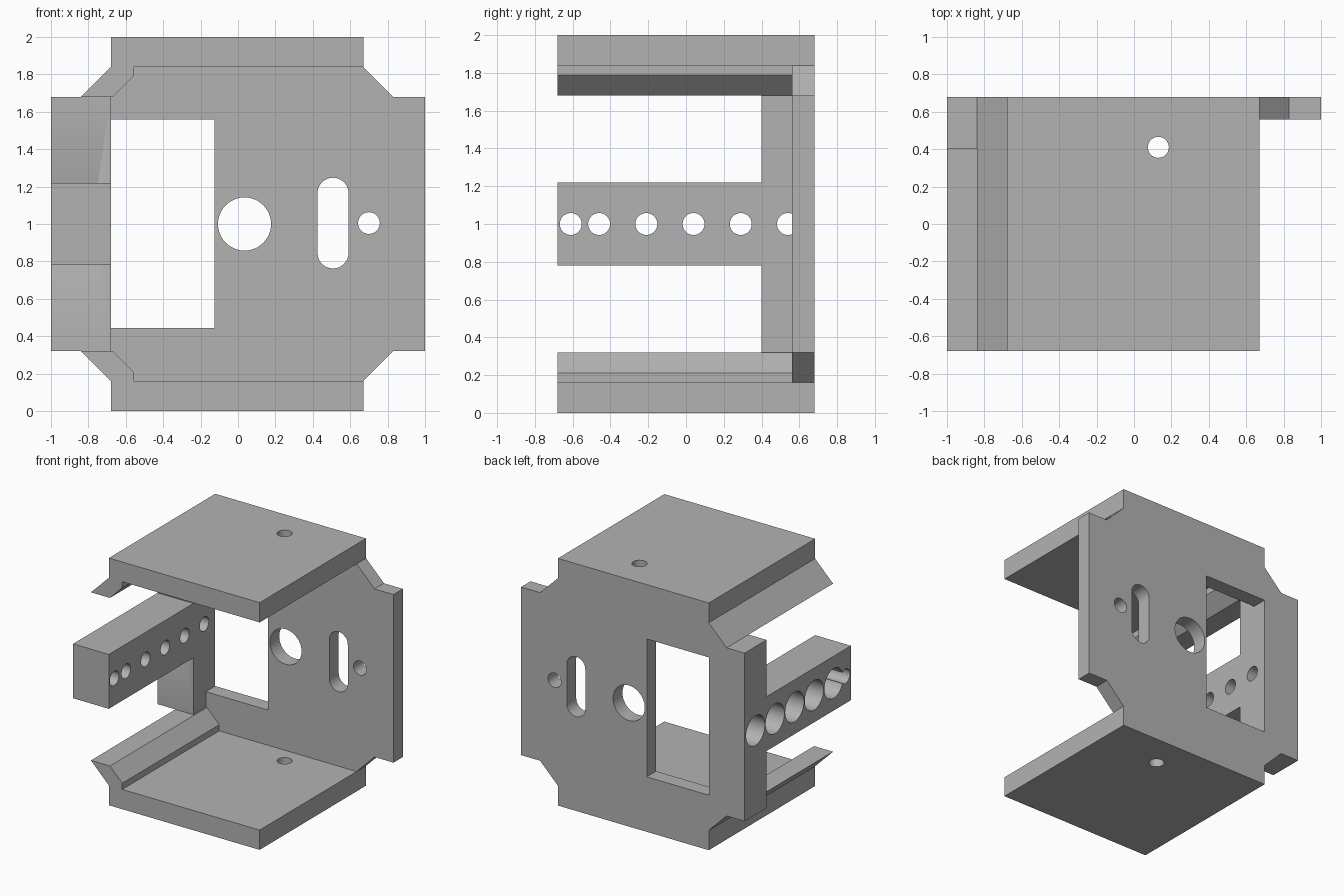
import bpy, bmesh, math
from mathutils import Matrix, Vector

old = bpy.data.objects.get("Cube")
if old:
    bpy.data.objects.remove(old, do_unlink=True)

grey = bpy.data.materials.new("plain grey")
grey.use_nodes = True
grey.diffuse_color = (0.45, 0.45, 0.45, 1)
grey.node_tree.nodes["Principled BSDF"].inputs["Base Color"].default_value = grey.diffuse_color

FRONT, INNER, BACK = -0.68, 0.56, 0.68


def extrude(name, profile, y0, y1):
    """Solid made from an (x, z) profile swept from y0 to y1."""
    bm = bmesh.new()
    face = bm.faces.new([bm.verts.new((x, y0, z)) for x, z in profile])
    new = bmesh.ops.extrude_face_region(bm, geom=[face])["geom"]
    moved = [v for v in new if isinstance(v, bmesh.types.BMVert)]
    bmesh.ops.translate(bm, verts=moved, vec=(0, y1 - y0, 0))
    bmesh.ops.recalc_face_normals(bm, faces=bm.faces)
    mesh = bpy.data.meshes.new(name)
    bm.to_mesh(mesh)
    bm.free()
    mesh.materials.append(grey)
    obj = bpy.data.objects.new(name, mesh)
    bpy.context.collection.objects.link(obj)
    return obj


def box(name, x0, x1, y0, y1, z0, z1):
    return extrude(name, [(x0, z0), (x1, z0), (x1, z1), (x0, z1)], y0, y1)


def drill(center, radius, depth, axis):
    """Cylindrical cutter centred on a point along the given axis."""
    bm = bmesh.new()
    turn = Vector((0, 0, 1)).rotation_difference(Vector(axis)).to_matrix().to_4x4()
    bmesh.ops.create_cone(bm, cap_ends=True, segments=48, radius1=radius, radius2=radius,
                          depth=depth, matrix=Matrix.Translation(center) @ turn)
    mesh = bpy.data.meshes.new("drill")
    bm.to_mesh(mesh)
    bm.free()
    mesh.materials.append(grey)
    obj = bpy.data.objects.new("drill", mesh)
    bpy.context.collection.objects.link(obj)
    return obj


def cut(parts, cutters):
    """Subtract every cutter from every part, then discard the cutters."""
    for part in parts:
        for cutter in cutters:
            mod = part.modifiers.new("cut", "BOOLEAN")
            mod.operation, mod.solver, mod.object = "DIFFERENCE", "EXACT", cutter
        bpy.context.view_layer.update()
        result = part.evaluated_get(bpy.context.evaluated_depsgraph_get())
        mesh = bpy.data.meshes.new_from_object(result)
        part.modifiers.clear()
        part.data = mesh
    for cutter in cutters:
        bpy.data.objects.remove(cutter, do_unlink=True)


def flip(points):
    return [(x, 2 - z) for x, z in points]


# Back plate with stepped, chamfered corners
upper = [(1, 1.68), (0.83, 1.68), (0.67, 1.84), (0.67, 2),
         (-0.68, 2), (-0.68, 1.84), (-0.84, 1.68), (-1, 1.68)]
plate = extrude("back_plate", upper + flip(upper)[::-1], INNER, BACK)

# Window, round holes and slot in the back plate
y = 0.62
slot_r = 0.0825
slot_x, slot_low, slot_high = 0.508, 0.845, 1.165
cut([plate], [
    box("window", -0.68, -0.125, 0.4, 0.9, 0.445, 1.56),
    drill((0.035, y, 1), 0.142, 0.5, (0, 1, 0)),
    drill((0.70, y, 1.005), 0.058, 0.5, (0, 1, 0)),
    extrude("slot", [(slot_x + slot_r * math.cos(a), z + slot_r * math.sin(a))
                     for z, start in ((slot_high, 0), (slot_low, math.pi))
                     for a in [start + math.pi * i / 20 for i in range(21)]], 0.4, 0.9),
])

# Top and bottom flanges, each with a slanted lip along the right side
flange = [(-0.68, 2), (-0.68, 1.84), (-0.84, 1.68), (-0.67, 1.68),
          (-0.56, 1.79), (-0.56, 1.84), (0.67, 1.84), (0.67, 2)]
flanges = [extrude("top_flange", flange, FRONT, INNER),
           extrude("bottom_flange", flip(flange), FRONT, INNER)]
cut(flanges, [drill((0.13, 0.41, 1), 0.056, 3, (0, 0, 1))])

# Upright rail and forward arm on the right side
rail = box("side_rail", -1, -0.68, 0.40, INNER, 0.32, 1.68)
arm = box("side_arm", -1, -0.68, FRONT, 0.40, 0.78, 1.22)

# Row of holes through the arm, widened on the outer face
row = [-0.46 + 0.25 * i for i in range(5)]
bores = [drill((-0.84, y, 1), 0.058, 1, (1, 0, 0)) for y in [-0.61] + row[:-1]]
bores.append(drill((-0.84, row[-1], 1), 0.058, 0.32 + 0.02, (1, 0, 0)))
bores += [drill((-1, y, 1), 0.12, 0.44, (1, 0, 0)) for y in row]
cut([arm, rail, plate], bores)

# Smooth hole walls, sharp edges elsewhere
bpy.ops.object.select_all(action="DESELECT")
for part in [plate, rail, arm] + flanges:
    part.select_set(True)
bpy.context.view_layer.objects.active = plate
bpy.ops.object.shade_smooth_by_angle(angle=math.radians(30))
